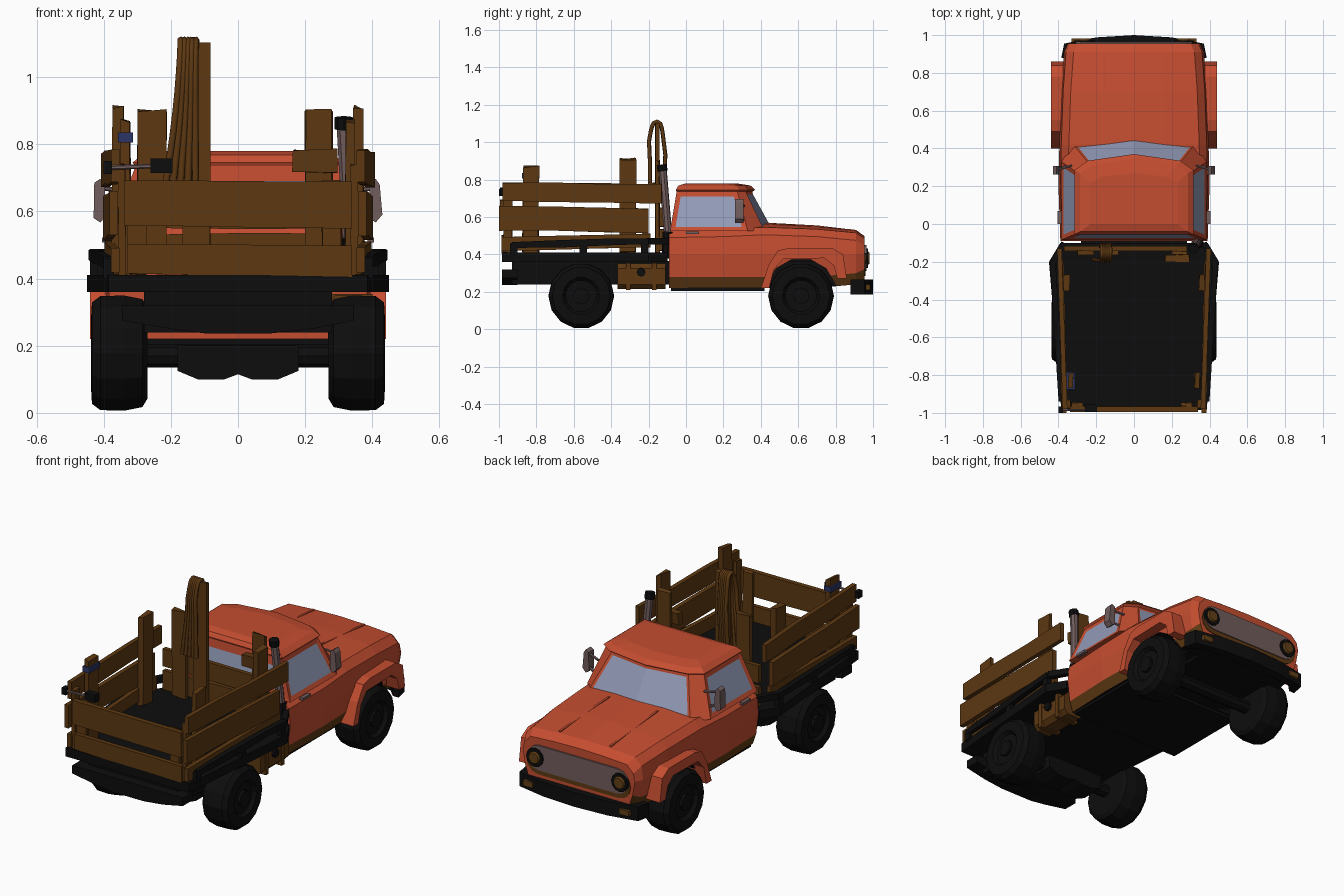
import bpy, bmesh, math, random
from mathutils import Vector

if "Cube" in bpy.data.objects:
    bpy.data.objects.remove(bpy.data.objects["Cube"])
random.seed(4)

def mat(name, r, g, b):
    m = bpy.data.materials.new(name)
    m.diffuse_color = (r, g, b, 1)
    m.use_nodes = True
    m.node_tree.nodes["Principled BSDF"].inputs["Base Color"].default_value = m.diffuse_color
    return m

ORANGE = mat("orange paint", 0.56, 0.075, 0.03)
WOOD = mat("brown wood", 0.11, 0.04, 0.006)
BLACK = mat("black", 0.004, 0.004, 0.004)
GLASS = mat("window glass", 0.29, 0.33, 0.48)
GREY = mat("warm grey metal", 0.17, 0.11, 0.11)
BLUE = mat("blue tape", 0.025, 0.035, 0.13)
LAMP = mat("amber lamp", 0.12, 0.05, 0.008)

def finish(name, bm, *mats):
    bmesh.ops.recalc_face_normals(bm, faces=bm.faces)
    me = bpy.data.meshes.new(name)
    bm.to_mesh(me)
    bm.free()
    ob = bpy.data.objects.new(name, me)
    bpy.context.collection.objects.link(ob)
    for m in mats:
        me.materials.append(m)
    return ob

def loft(rings):
    bm = bmesh.new()
    vs = [[bm.verts.new(p) for p in r] for r in rings]
    n = len(vs[0])
    for a, b in zip(vs, vs[1:]):
        for i in range(n):
            j = (i + 1) % n
            bm.faces.new((a[i], a[j], b[j], b[i]))
    bm.faces.new(vs[0])
    bm.faces.new(vs[-1])
    return bm

def prism(name, pts, axis, a, b, m, end_scale=None):
    place = {'x': lambda u, v, d: (d, u, v), 'y': lambda u, v, d: (u, d, v),
             'z': lambda u, v, d: (u, v, d)}[axis]
    return finish(name, loft([[place(u, v, d) for u, v in pts] for d in (a, b)]), m)

def box(name, x, y, z, m, rough=0.0):
    bm = loft([[(x[0], y[0], h), (x[1], y[0], h), (x[1], y[1], h), (x[0], y[1], h)] for h in z])
    for v in bm.verts:
        v.co += Vector([random.uniform(-rough, rough) * k for k in (0.6, 0.6, 1)])
    return finish(name, bm, m)

def beam(name, p0, p1, thick, height, m, rough=0.0):
    p0, p1 = Vector(p0), Vector(p1)
    side = (p1 - p0).cross(Vector((0, 0, 1))).normalized() * thick / 2
    up = Vector((0, 0, height / 2))
    rings = []
    for t in (0, 0.3, 0.65, 1):
        p = p0.lerp(p1, t)
        lo = p - up * (1 + random.uniform(-rough, rough))
        hi = p + up * (1 + random.uniform(-rough, rough))
        rings.append([lo - side, lo + side, hi + side, hi - side])
    return finish(name, loft(rings), m)

def tube(name, p0, p1, r, m, sides=10, r2=None):
    p0, p1 = Vector(p0), Vector(p1)
    bm = bmesh.new()
    bmesh.ops.create_cone(bm, cap_ends=True, segments=sides, radius1=r,
                          radius2=r if r2 is None else r2, depth=(p1 - p0).length)
    bm.transform((p1 - p0).to_track_quat('Z', 'Y').to_matrix().to_4x4())
    bmesh.ops.translate(bm, verts=bm.verts, vec=(p0 + p1) / 2)
    return finish(name, bm, m)

# lower body and hood, lofted front to back
def section(y, w, zb, zt, crown):
    half = [(0, zb), (w - .035, zb), (w - .015, zb + .06), (w, .40), (w - .01, zt - .04),
            (w - .05, zt), (.15, zt + crown * .7), (0, zt + crown)]
    ring = half + [(-x, z) for x, z in reversed(half[1:-1])]
    return [(x, y, z) for x, z in ring]

body = finish("truck_body", loft([
    section(-.09, .39, .22, .53, .0), section(.20, .40, .22, .535, .0),
    section(.42, .395, .22, .545, .025), section(.70, .385, .22, .535, .02),
    section(.91, .37, .24, .515, .015), section(.955, .35, .26, .485, .012)]), ORANGE, BLACK, WOOD)

# wheel arches cut out of the body
AY, AZ, AR = .615, .19, .19
circle = [(AY + AR * math.cos(i * math.pi / 6 + .26), AZ + AR * math.sin(i * math.pi / 6 + .26)) for i in range(12)]
bpy.context.view_layer.objects.active = body
for s in (-1, 1):
    cutter = prism("arch_cutter", circle, 'x', .22 * s, .5 * s, ORANGE)
    mod = body.modifiers.new("arch", 'BOOLEAN')
    mod.operation, mod.object, mod.solver = 'DIFFERENCE', cutter, 'EXACT'
    bpy.ops.object.modifier_apply(modifier="arch")
    bpy.data.objects.remove(cutter)
for f in body.data.polygons:
    c = f.center
    in_arch = math.hypot(c.y - AY, c.z - AZ) < .2 and abs(c.x) < .345
    f.material_index = 1 if in_arch or f.normal.z < -.6 else 2 if c.z < .285 else 0

# cab with inset windows
def plan(z, w, back, side, corner, front):
    half = [(w, back), (w, side), (corner[0], corner[1])]
    return [(x, y, z) for x, y in half] + [(0, front, z)] + [(-x, y, z) for x, y in reversed(half)]

bm = loft([plan(.525, .385, -.085, .33, (.32, .42), .47),
           plan(.735, .305, -.05, .275, (.24, .32), .355),
           plan(.745, .315, -.055, .285, (.245, .335), .37),
           plan(.768, .285, -.04, .27, (.225, .31), .345),
           plan(.78, .23, 0, .22, (.17, .25), .27)])
bm.normal_update()
bmesh.ops.recalc_face_normals(bm, faces=bm.faces)
walls = [f for f in bm.faces if .6 < f.calc_center_median().z < .66]
front = [f for f in walls if f.calc_center_median().y > .37]
sides = [[f] for f in walls if abs(f.normal.x) > .9]
rear = [f for f in walls if f.normal.y < -.9]
for group, rim in [(front, .014)] + [(g, .025) for g in sides] + [(rear, .045)]:
    bmesh.ops.inset_region(bm, faces=group, thickness=rim, depth=-.004, use_even_offset=True)
    for f in group:
        f.material_index = 1
finish("cab", bm, ORANGE, GLASS)

# hood seams
for x in (-.15, .15):
    beam("hood_seam", (x, .47, .560), (x * 1.05, .90, .527), .012, .012, ORANGE)

# nose: rusty lower rim, grille, headlights
def stadium(hw, z0, z1):
    r, zc = (z1 - z0) / 2, (z0 + z1) / 2
    return [(sx * (hw - r) + r * math.cos(a), zc + r * math.sin(a)) for sx, st in ((1, -90), (-1, 90))
            for a in [math.radians(st + 30 * k) for k in range(7)]]
prism("grille_rim", stadium(.325, .285, .435), 'y', .95, .959, WOOD)
prism("grille", stadium(.315, .31, .45), 'y', .955, .964, GREY)
box("chassis", (-.28, .28), (-.93, .9), (.24, .365), BLACK)
box("belly_plate", (-.35, .35), (-.08, .42), (.205, .225), BLACK)
prism("front_bumper", [(-.385, .88), (-.37, .955), (-.2, .988), (0, 1), (.2, .988), (.37, .955), (.385, .88),
                       (.35, .88), (.3, .93), (-.3, .93), (-.35, .88)], 'z', .185, .265, BLACK)
prism("rear_bumper", [(-.345, .32), (-.345, .275), (-.2, .25), (-.1, .237), (.1, .237), (.22, .25),
                      (.345, .275), (.345, .32)], 'y', -.985, -.9, BLACK)
prism("differential", [(-.18, .2), (-.18, .125), (-.12, .1), (-.04, .1), (0, .115), (.04, .1), (.12, .1),
                       (.18, .125), (.18, .2)], 'y', -.63, -.49, BLACK)

for s in (-1, 1):
    # lamps
    tube("headlight_rim", (.265 * s, .93, .38), (.265 * s, .972, .38), .052, BLACK, 12)
    tube("headlight", (.265 * s, .96, .38), (.265 * s, .982, .38), .043, LAMP, 12, .03)
    box("indicator", sorted((.27 * s, .33 * s)), (.955, .983), (.21, .24), LAMP)
    # flared front fender
    prism("fender", [(.40, .22), (.44, .34), (.49, .42), (.55, .435), (.78, .435), (.84, .40), (.86, .27),
                     (.81, .27), (.79, .34), (.74, .38), (.52, .375), (.47, .32), (.445, .22)],
          'x', .34 * s, .44 * s, ORANGE)
    # wheels and hubs
    for y in (-.56, .615):
        prof = [(.27, .14), (.285, .165), (.34, .176), (.41, .174), (.435, .155), (.438, .10), (.42, .085), (.42, .02)]
        finish("wheel", loft([[(x * s, y + r * math.cos(k * math.pi / 7), .178 + r * math.sin(k * math.pi / 7))
                               for k in range(14)] for x, r in prof]), BLACK)
        tube("hub", (.41 * s, y, .178), (.436 * s, y, .178), .045, BLACK, 8)
    # mirrors and door handles
    tube("mirror_arm", (.35 * s, .31, .58), (.41 * s, .285, .60), .007, GREY, 6)
    tube("mirror_brace", (.33 * s, .31, .66), (.41 * s, .285, .67), .007, GREY, 6)
    prism("mirror", [(-.02 + .41 * s, .58), (.41 * s, .567), (.02 + .41 * s, .59), (.012 + .41 * s, .68),
                     (.41 * s, .697), (-.018 + .41 * s, .685)], 'y', .262, .308, GREY)
    beam("door_handle", (.395 * s, 0, .515), (.395 * s, .07, .515), .02, .014, GREY)
    # bed edge rail on short legs
    beam("bed_rail", (.43 * s, -.2, .47), (.385 * s, -.93, .45), .03, .035, BLACK, .2)
    beam("bed_rail_front", (.37 * s, -.1, .47), (.43 * s, -.2, .47), .03, .035, BLACK)
    for y, x in ((-.22, .425), (-.55, .405), (-.92, .385)):
        box("rail_leg", sorted((x * s - .015, x * s + .015)), (y - .02, y + .02), (.40, .46), BLACK)
    # side boards
    beam("side_board_low", (.365 * s, -.985, .455), (.385 * s, -.19, .475), .025, .07, WOOD, .1)
    beam("side_board_middle", (.37 * s, -1.0, .595), (.39 * s, -.2, .58), .025, .13, WOOD, .06)
    beam("side_board_top", (.365 * s, -.98, .735), (.395 * s, -.13, .725), .025, .1, WOOD, .08)
    # side stakes
    for y, x, top in ((-.83, .335, .87), (-.31, .36, .91)):
        box("side_stake", sorted(((x - .016) * s, (x + .014) * s)), (y - .042, y + .042), (.41, top), WOOD, .008)
    box("corner_post", sorted((.335 * s, .355 * s)), (-.975, -.93), (.41, .74), WOOD, .005)
    box("floor_runner", sorted((.17 * s, .27 * s)), (-.93, -.3), (.335, .368), WOOD)

for y in (-.56, .615):
    tube("axle", (-.3, y, .17), (.3, y, .17), .035, BLACK, 8)

# bed floor
prism("bed_floor", [(-.385, -.985), (-.45, -.2), (-.39, -.1), (.39, -.1), (.45, -.2), (.385, -.985)],
      'z', .36, .41, BLACK)

# tailgate and headboard
beam("tailgate_board_low", (-.33, -.975, .458), (.34, -.975, .452), .025, .09, WOOD, .06)
beam("tailgate_board_top", (-.34, -.98, .625), (.34, -.98, .62), .028, .14, WOOD, .05)
for x in (-.3, .28):
    box("tailgate_stake", (x - .03, x + .03), (-.965, -.945), (.41, .69), WOOD, .006)
beam("headboard_low", (-.37, -.13, .475), (.28, -.13, .48), .025, .11, WOOD, .06)
beam("headboard_top", (-.37, -.13, .60), (.28, -.13, .60), .025, .1, WOOD, .08)
box("headboard_stake_left", (-.30, -.21), (-.165, -.142), (.41, .90), WOOD, .006)
box("headboard_stake_right", (.20, .28), (-.165, -.142), (.41, .90), WOOD, .006)
box("board_stub", (.165, .295), (-.2, -.165), (.715, .785), WOOD, .008)
box("tall_post", (-.165, -.083), (-.165, -.14), (.41, 1.10), WOOD, .004)

# rope slung over the tall post
for i in range(5):
    cu = bpy.data.curves.new("rope", 'CURVE')
    cu.dimensions, cu.bevel_depth, cu.bevel_resolution, cu.resolution_u = '3D', .011, 1, 3
    o = i * .011
    path = [(-.215 + i * .022, -.19, .68), (-.185 + o * 1.3, -.193, .9), (-.172 + o, -.188, 1.06),
            (-.17 + o, -.155, 1.11), (-.17 + o, -.125, 1.05), (-.175 + o, -.12, .7)]
    sp = cu.splines.new('BEZIER')
    sp.bezier_points.add(len(path) - 1)
    for bp, p in zip(sp.bezier_points, path):
        bp.co, bp.handle_left_type, bp.handle_right_type = p, 'AUTO', 'AUTO'
    rope = bpy.data.objects.new("rope", cu)
    bpy.context.collection.objects.link(rope)
    cu.materials.append(WOOD)

# blue tape, clamp rod at the rear left corner
box("blue_tape", (-.357, -.313), (-.877, -.783), (.805, .835), BLUE)
tube("clamp_rod", (-.39, -.985, .73), (-.2, -.985, .737), .007, GREY, 6)
box("clamp", (-.26, -.195), (-.995, -.955), (.715, .757), BLACK)
box("rod_knob", (-.4, -.375), (-1, -.965), (.712, .75), BLACK)

# exhaust stack and fuel tank on the right
tube("exhaust_stack", (.335, -.095, .5), (.315, -.125, .86), .022, GREY, 8)
tube("exhaust_tip", (.315, -.125, .845), (.315, -.13, .88), .027, BLACK, 8)
tube("exhaust_base", (.34, -.1, .38), (.335, -.095, .52), .03, BLACK, 8)
prism("fuel_tank", [(.27, .235), (.29, .215), (.37, .215), (.395, .24), (.395, .325), (.37, .35), (.29, .35),
                    (.27, .33)], 'y', -.365, -.11, WOOD)
for y in (-.31, -.17):
    box("tank_strap", (.268, .4), (y - .012, y + .012), (.21, .354), WOOD)
tube("tank_cap", (.39, -.24, .305), (.41, -.24, .305), .024, BLACK, 8)
